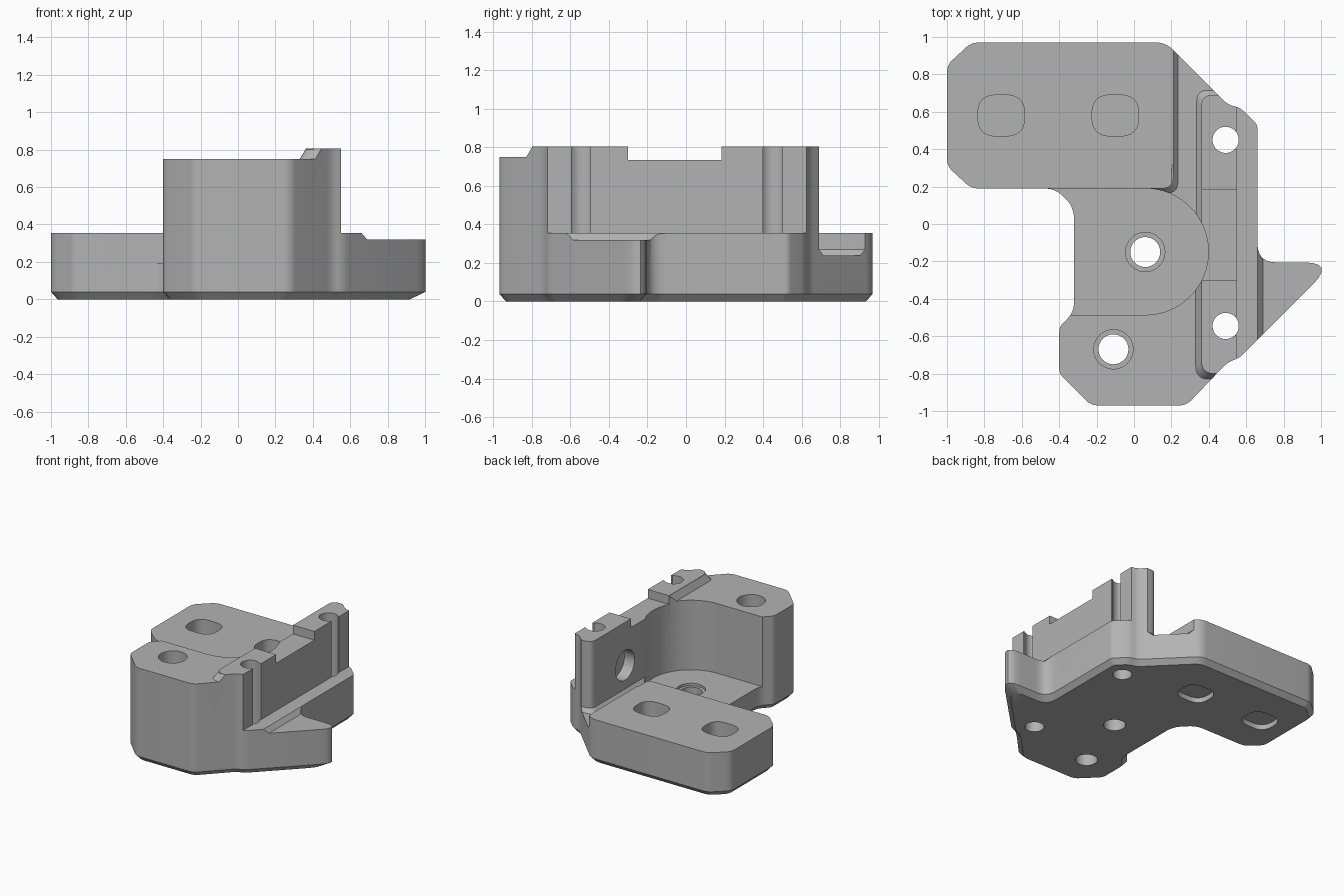
import bpy
import bmesh
import math
from mathutils import Vector

if "Cube" in bpy.data.objects:
    bpy.data.objects.remove(bpy.data.objects["Cube"])

grey = bpy.data.materials.new("plain grey")
grey.use_nodes = True
grey.diffuse_color = (0.45, 0.45, 0.45, 1)
grey.node_tree.nodes["Principled BSDF"].inputs["Base Color"].default_value = (0.45, 0.45, 0.45, 1)


def offset(pts, d):
    """Move every edge of a counter-clockwise polygon inwards by d."""
    out = []
    for i, (x, y, t) in enumerate(pts):
        p, a, b = Vector((x, y)), Vector(pts[i - 1][:2]), Vector(pts[(i + 1) % len(pts)][:2])
        u, v = (p - a).normalized(), (b - p).normalized()
        n, m = Vector((-u.y, u.x)), Vector((-v.y, v.x))
        q = p + (n + m) * (d / (1 + n.dot(m)))
        out.append((q.x, q.y, t))
    return out


def rounded(pts, steps=6):
    """Replace each corner by a curve that starts t before it."""
    out = []
    for i, (x, y, t) in enumerate(pts):
        p, a, b = Vector((x, y)), Vector(pts[i - 1][:2]), Vector(pts[(i + 1) % len(pts)][:2])
        if t == 0:
            out.append(p)
            continue
        s = p + (a - p).normalized() * min(t, 0.45 * (a - p).length)
        e = p + (b - p).normalized() * min(t, 0.45 * (b - p).length)
        for k in range(steps + 1):
            f = k / steps
            out.append(s * (1 - f) ** 2 + p * 2 * f * (1 - f) + e * f * f)
    return out


def finish(name, bm):
    bmesh.ops.recalc_face_normals(bm, faces=bm.faces)
    me = bpy.data.meshes.new(name)
    bm.to_mesh(me)
    bm.free()
    me.materials.append(grey)
    ob = bpy.data.objects.new(name, me)
    bpy.context.collection.objects.link(ob)
    return ob


def prism(name, pts, z0, z1, inset=0, rise=0):
    """Upright prism, optionally narrowed at its bottom."""
    rings = [(pts, z0), (pts, z1)]
    if inset:
        rings = [(offset(pts, inset), z0), (pts, z0 + rise), (pts, z1)]
    bm = bmesh.new()
    loops = [[bm.verts.new((p.x, p.y, z)) for p in rounded(c)] for c, z in rings]
    n = len(loops[0])
    for lo, hi in zip(loops, loops[1:]):
        for i in range(n):
            j = (i + 1) % n
            bm.faces.new((lo[i], lo[j], hi[j], hi[i]))
    bm.faces.new(loops[0][::-1])
    bm.faces.new(loops[-1])
    return finish(name, bm)


def box(x0, x1, y0, y1, z0, z1=1.2, inset=0, rise=0):
    return prism("cutter", [(x0, y0, 0), (x1, y0, 0), (x1, y1, 0), (x0, y1, 0)], z0, z1, inset, rise)


def rod(start, end, r0, r1=None):
    """Round cutter between two points, tapered if r1 is given."""
    a, b = Vector(start), Vector(end)
    bm = bmesh.new()
    bmesh.ops.create_cone(bm, cap_ends=True, segments=40, radius1=r0,
                          radius2=r0 if r1 is None else r1, depth=(b - a).length)
    turn = (b - a).to_track_quat('Z', 'Y')
    for v in bm.verts:
        v.co = turn @ v.co + (a + b) / 2
    return finish("cutter", bm)


# Full-height body with a chamfered foot
outline = [(-0.4, -0.8, .03), (-0.23, -0.97, .04), (0.28, -0.97, .04), (0.5, -0.74, .04),
           (0.565, -0.715, .03), (1.075, -0.205, .17), (0.66, -0.205, .1), (0.66, 0.53, .02),
           (0.57, 0.62, .03), (0.5, 0.64, .03), (0.17, 0.97, .05), (-0.87, 0.97, .04),
           (-1, 0.85, .04), (-1, 0.31, .04), (-0.87, 0.19, .04), (-0.42, 0.19, .06),
           (-0.32, 0.09, .07), (-0.32, -0.47, .06), (-0.4, -0.55, .03)]
body = prism("bracket_body", outline, 0, 0.805, 0.035, 0.04)


def cut(cutter):
    mod = body.modifiers.new("cut", 'BOOLEAN')
    mod.operation = 'DIFFERENCE'
    mod.solver = 'EXACT'
    mod.object = cutter
    bpy.context.view_layer.objects.active = body
    bpy.ops.object.modifier_apply(modifier=mod.name)
    bpy.data.objects.remove(cutter)


# Tower top, leaving the slightly taller wall
cut(prism("cutter", [(-2, -2, 0), (2, -2, 0), (2, -0.8, 0), (0.36, -0.8, .07), (0.36, 2, 0), (-2, 2, 0)],
          0.75, 1.2, 0.03, 0.05))
# Low rear block, ledge beside the wall, arm and notch in the wall
cut(prism("cutter", [(-2, -0.1, 0), (0.36, -0.1, 0), (0.36, 0.69, .06), (2, 0.69, 0), (2, 2, 0), (-2, 2, 0)],
          0.355, 1.2))
cut(box(0.55, 2, -2, 2, 0.355))
cut(box(0.66, 2, -2, 0, 0.32, inset=0.03, rise=0.035))
cut(box(0.2, 0.7, -0.3, 0.185, 0.735))
# Channel between the rear block and the wall
cut(prism("cutter", [(-0.1, -0.1, 0), (0.36, -0.1, 0), (0.36, 0.69, .06), (0.9, 0.69, 0), (0.9, 1.3, 0),
                     (0.21, 1.3, 0), (0.21, 0.19, .06), (-0.1, 0.19, 0)], 0.24, 1.2, 0.025, 0.03))
# Round-ended pocket
cx, cy, r = 0.06, -0.148, 0.338
arc = [(cx + r * math.sin(math.pi * k / 32), cy - r * math.cos(math.pi * k / 32), 0) for k in range(33)]
cut(prism("cutter", arc + [(-0.7, cy + r, 0), (-0.7, cy - r, 0)], 0.19, 1.2))

# Vertical bolt holes, widened at both ends
for x, y, low, top in ((0.06, -0.15, 0.17, 0.3), (-0.11, -0.67, 0.6, 1.0)):
    cut(rod((x, y, -0.1), (x, y, 1), 0.08))
    cut(rod((x, y, low), (x, y, top), 0.105))
    cut(rod((x, y, -0.01), (x, y, 0.025), 0.11, 0.078))

# Pin holes in the wall that open sideways
for y in (0.45, -0.545):
    cut(rod((0.49, y, -0.1), (0.49, y, 1), 0.07))
    cut(rod((0.49, y, -0.01), (0.49, y, 0.03), 0.105, 0.068))
    cut(box(0.5, 0.6, y - 0.05, y + 0.05, 0.355))

# Cross holes through the wall, with wide screw access inside
for y, start in ((-0.37, -0.1), (0.26, 0.2)):
    cut(rod((0.2, y, 0.46), (0.8, y, 0.46), 0.065))
    cut(rod((start, y, 0.46), (0.45, y, 0.46), 0.12))

# Flattened holes in the rear block, counterbored below
for x in (-0.71, -0.1):
    cut(prism("cutter", [(x - .125, .47, .1), (x + .125, .47, .1), (x + .125, .69, .1), (x - .125, .69, .1)],
              -0.1, 1))
    cut(rod((x, 0.58, -0.1), (x, 0.58, 0.15), 0.175))
    cut(rod((x, 0.58, -0.01), (x, 0.58, 0.04), 0.215, 0.173))

bpy.ops.object.select_all(action='DESELECT')
body.select_set(True)
bpy.context.view_layer.objects.active = body
bpy.ops.object.shade_smooth_by_angle(angle=math.radians(30))
